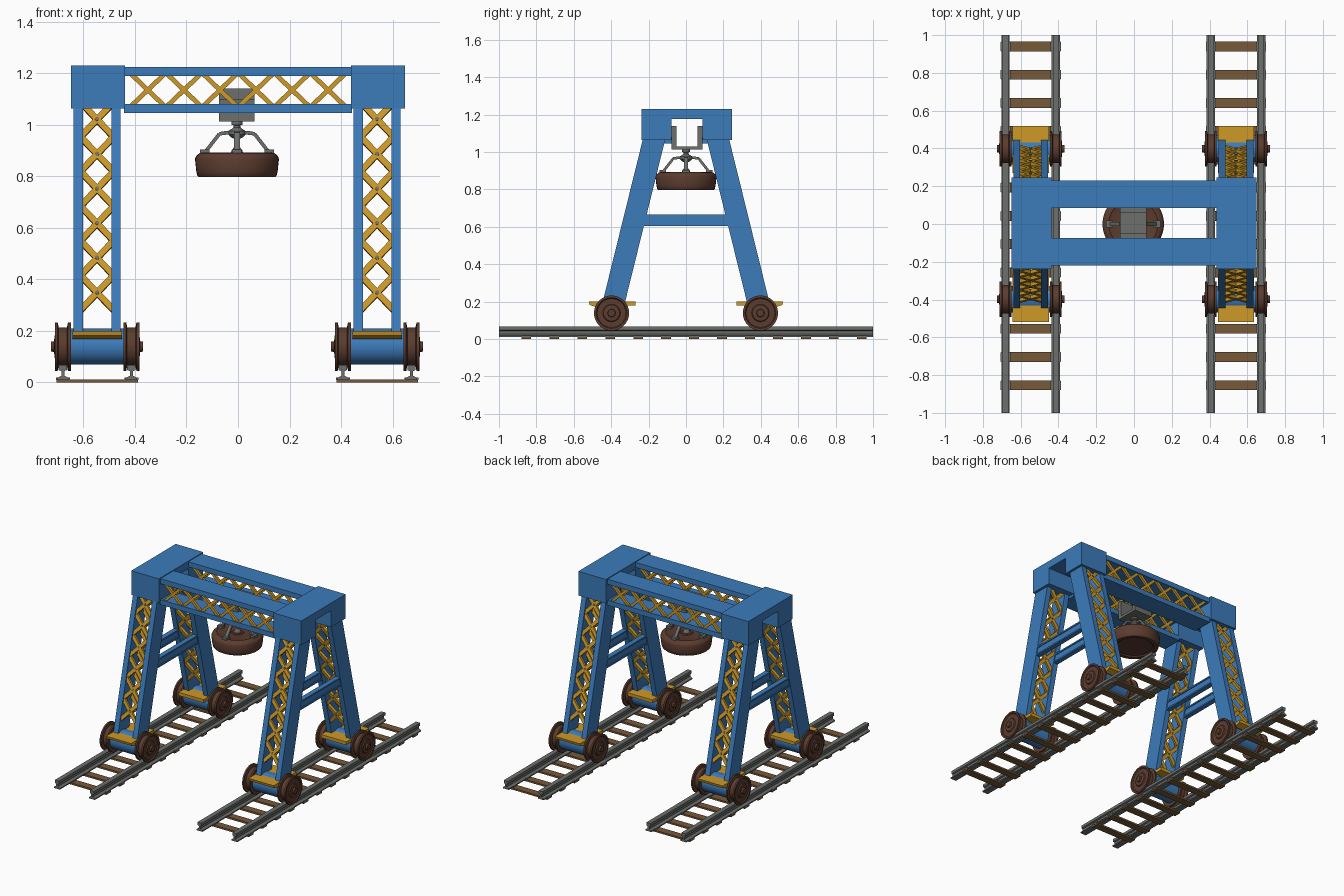
import bpy, bmesh, math
from mathutils import Vector, Matrix

if "Cube" in bpy.data.objects:
    bpy.data.objects.remove(bpy.data.objects["Cube"])


def mat(name, r, g, b):
    m = bpy.data.materials.new(name)
    m.diffuse_color = (r, g, b, 1)
    m.use_nodes = True
    m.node_tree.nodes["Principled BSDF"].inputs["Base Color"].default_value = m.diffuse_color
    return m


BLUE = mat("blue paint", 0.045, 0.20, 0.50)
YELLOW = mat("yellow paint", 0.62, 0.32, 0.02)
RUST = mat("rusty brown", 0.105, 0.045, 0.028)
GREY = mat("steel grey", 0.15, 0.16, 0.15)
WOOD = mat("sleeper wood", 0.18, 0.10, 0.04)


class Part:
    """Collects primitives into one named object."""

    def __init__(self, name, material):
        self.name, self.material, self.bm = name, material, bmesh.new()

    def box(self, x0, x1, y0, y1, z0, z1):
        m = Matrix.Translation(((x0 + x1) / 2, (y0 + y1) / 2, (z0 + z1) / 2))
        m = m @ Matrix.Diagonal((x1 - x0, y1 - y0, z1 - z0, 1))
        bmesh.ops.create_cube(self.bm, size=1, matrix=m)

    def bar(self, p, q, width, depth, normal):
        """Box from p to q, its depth lying along the normal."""
        p, q = Vector(p), Vector(q)
        d = (q - p).normalized()
        side = d.cross(Vector(normal)).normalized()
        rot = Matrix((side, side.cross(d), d)).transposed().to_4x4()
        m = Matrix.Translation((p + q) / 2) @ rot @ Matrix.Diagonal((width, depth, (q - p).length, 1))
        bmesh.ops.create_cube(self.bm, size=1, matrix=m)

    def prism(self, pts, axis, a, b):
        """Extrude a profile along x (pts are y,z) or y (pts are x,z)."""
        mk = (lambda t, u, v: (t, u, v)) if axis == 'x' else (lambda t, u, v: (u, t, v))
        lo = [self.bm.verts.new(mk(a, u, v)) for u, v in pts]
        hi = [self.bm.verts.new(mk(b, u, v)) for u, v in pts]
        n = len(pts)
        self.bm.faces.new(lo)
        self.bm.faces.new(hi)
        for i in range(n):
            self.bm.faces.new((lo[i], lo[(i + 1) % n], hi[(i + 1) % n], hi[i]))

    def lathe(self, pts, centre, axis, n=32):
        """Spin (height, radius) points round an axis through centre."""
        axis = Vector(axis)
        u = axis.orthogonal().normalized()
        v = axis.cross(u)
        rings = []
        for h, r in pts:
            c = Vector(centre) + axis * h
            angles = [2 * math.pi * k / n for k in range(n)]
            rings.append([self.bm.verts.new(c + r * (u * math.cos(t) + v * math.sin(t))) for t in angles])
        for a, b in zip(rings, rings[1:]):
            for k in range(n):
                self.bm.faces.new((a[k], a[(k + 1) % n], b[(k + 1) % n], b[k]))
        self.bm.faces.new(rings[0])
        self.bm.faces.new(rings[-1])

    def done(self, smooth=False):
        bmesh.ops.recalc_face_normals(self.bm, faces=self.bm.faces[:])
        me = bpy.data.meshes.new(self.name)
        self.bm.to_mesh(me)
        self.bm.free()
        me.materials.append(self.material)
        ob = bpy.data.objects.new(self.name, me)
        bpy.context.collection.objects.link(ob)
        if smooth:
            bpy.ops.object.select_all(action='DESELECT')
            ob.select_set(True)
            bpy.context.view_layer.objects.active = ob
            bpy.ops.object.shade_smooth_by_angle(angle=math.radians(35))


SIDES = (("left", -0.547), ("right", 0.540))
ENDS = (("front", -1), ("back", 1))
YC = 0.005  # centre of the upper frame


def leg_y(s, z):
    return s * (0.40 - 0.247 * (z - 0.14))


RAIL = [(-.022, .01), (.022, .01), (.022, .018), (.006, .026), (.006, .044),
        (.016, .048), (.016, .067), (-.016, .067), (-.016, .048), (-.006, .044),
        (-.006, .026), (-.022, .018)]
WHEEL = [(-.031, .094), (-.02, .094), (-.016, .075), (.016, .075), (.02, .094), (.031, .094),
         (.031, .082), (.025, .077), (.025, .047), (.032, .043), (.034, .021), (.046, .019)]

for side, cx in SIDES:
    # track: rails, sleepers and clips
    rails = Part(side + "_rails", GREY)
    for o in (-.133, .133):
        rails.prism([(cx + o + x, z) for x, z in RAIL], 'y', -1, 1)
    sleepers = Part(side + "_sleepers", WOOD)
    clips = Part(side + "_rail_clips", GREY)
    for i in range(13):
        y = 0.94 - 0.1495 * i
        sleepers.box(cx - .158, cx + .158, y - .026, y + .026, 0, .012)
        for o in (-.133, .133):
            clips.box(cx + o - .027, cx + o + .027, y - .024, y + .024, .01, .02)
    for p in (rails, sleepers, clips):
        p.done()

    for end, s in ENDS:
        tag = side + "_" + end
        # bogie: wheels, drum and cover plate
        wheels = Part(tag + "_wheels", RUST)
        for d in (-1, 1):
            wheels.lathe(WHEEL, (cx + d * .133, s * .398, .139), (d, 0, 0))
        wheels.done(True)
        drum = Part(tag + "_axle_drum", BLUE)
        drum.lathe([(-.105, .07), (.105, .07)], (cx, s * .398, .139), (1, 0, 0))
        drum.done(True)
        plate = Part(tag + "_bogie_plate", YELLOW)
        plate.prism([(s * .27, .178), (s * .27, .2), (s * .52, .2), (s * .515, .182), (s * .47, .168),
                     (s * .45, .178)], 'x', cx - .096, cx + .096)
        plate.done()

        # leg: two slanting beams with crossed lacing on both faces
        leg = Part(tag + "_leg", BLUE)
        for o in (-.0735, .0735):
            leg.prism([(leg_y(s, .15) - .06, .15), (leg_y(s, .15) + .06, .15),
                       (leg_y(s, 1.1) + .06, 1.1), (leg_y(s, 1.1) - .06, 1.1)],
                      'x', cx + o - .018, cx + o + .018)
        leg.done()
        lacing = Part(tag + "_leg_lacing", YELLOW)
        rivets = Part(tag + "_leg_rivets", GREY)
        normal = Vector((0, s, .247)).normalized()
        for i in range(6):
            z = 1.02 - .1345 * i
            for dy in (-.042, .042):
                for d in (-1, 1):
                    lacing.bar((cx - .063, leg_y(s, z - d * .066) + dy, z - d * .066),
                               (cx + .063, leg_y(s, z + d * .066) + dy, z + d * .066), .024, .018, normal)
                rivets.lathe([(-.012, .008), (.012, .008)], (cx, leg_y(s, z) + dy, z), normal, 10)
        lacing.done()
        rivets.done()

    # tie beams between the front and back legs
    ties = Part(side + "_leg_ties", BLUE)
    for o in (-.0735, .0735):
        ties.box(cx + o - .011, cx + o + .011, -.25, .25, .612, .66)
        for z in (.604, .655):
            ties.box(cx + o - .017, cx + o + .017, -.24, .24, z, z + .01)
    ties.done()

    # end head, notched underneath for the trolley way
    head = Part(side + "_head", BLUE)
    prof = [(-.242, 1.064), (-.082, 1.064), (-.082, 1.177), (.082, 1.177), (.082, 1.064),
            (.242, 1.064), (.242, 1.23), (-.242, 1.23)]
    x0, x1 = (-.648, -.438) if cx < 0 else (.438, .648)
    head.prism([(y + YC, z) for y, z in prof], 'x', x0, x1)
    head.done()

# bridge girders
for end, s in ENDS:
    yc = YC + s * .152
    chords = Part(end + "_girder_chords", BLUE)
    chords.box(-.442, .442, yc - .072, yc + .072, 1.19, 1.225)
    chords.box(-.442, .442, yc - .072, yc + .072, 1.046, 1.08)
    chords.done()
    lacing = Part(end + "_girder_lacing", YELLOW)
    for i in range(6):
        x = -.35 + .14 * i
        for dy in (-.055, .055):
            for d in (-1, 1):
                lacing.bar((x - .066, yc + dy, 1.135 - d * .063), (x + .066, yc + dy, 1.135 + d * .063),
                           .018, .016, (0, 1, 0))
    lacing.done()

# trolley cradle
MX = -.004
trolley = Part("trolley", GREY)
trolley.box(MX - .069, MX + .069, YC - .082, YC + .082, 1.012, 1.03)
for s in (-1, 1):
    a, b = sorted((YC + s * .056, YC + s * .082))
    trolley.box(MX - .069, MX + .069, a, b, 1.03, 1.14)
    a, b = sorted((YC + s * .08, YC + s * .1))
    trolley.box(MX - .069, MX + .069, a, b, 1.08, 1.098)
trolley.done()

# hanger shaft, hub and the four arms
hanger = Part("magnet_hanger", GREY)
hanger.lathe([(.885, .024), (.9, .022), (.915, .01), (.945, .01), (.952, .024), (.962, .034), (.976, .034),
              (.985, .02), (.99, .013), (.998, .013), (1.0, .022), (1.015, .022)], (MX, 0, 0), (0, 0, 1), 20)
hanger.done(True)
arms = Part("magnet_arms", GREY)
for k in range(4):
    a = k * math.pi / 2
    d = Vector((math.cos(a), math.sin(a), 0))
    t = Vector((-d.y, d.x, 0))
    path = [Vector((MX, 0, z)) + d * r for r, z in ((.02, .97), (.05, .968), (.095, .945), (.128, .888))]
    path[2] = Vector((MX, 0, .965)) + d * .068
    for p, q in zip(path, path[1:]):
        arms.bar(p, q, .014, .022, t)
    base = Vector((MX, 0, .893)) + d * .125
    arms.box(base.x - .018, base.x + .018, base.y - .018, base.y + .018, .88, .905)
arms.done()

# lifting magnet
magnet = Part("lifting_magnet", RUST)
magnet.lathe([(.805, .115), (.797, .125), (.797, .148), (.803, .154), (.82, .158), (.868, .163), (.88, .158),
              (.89, .145), (.893, .13), (.888, .12), (.886, .04), (.892, .035)], (MX, 0, 0), (0, 0, 1), 40)
magnet.done(True)
